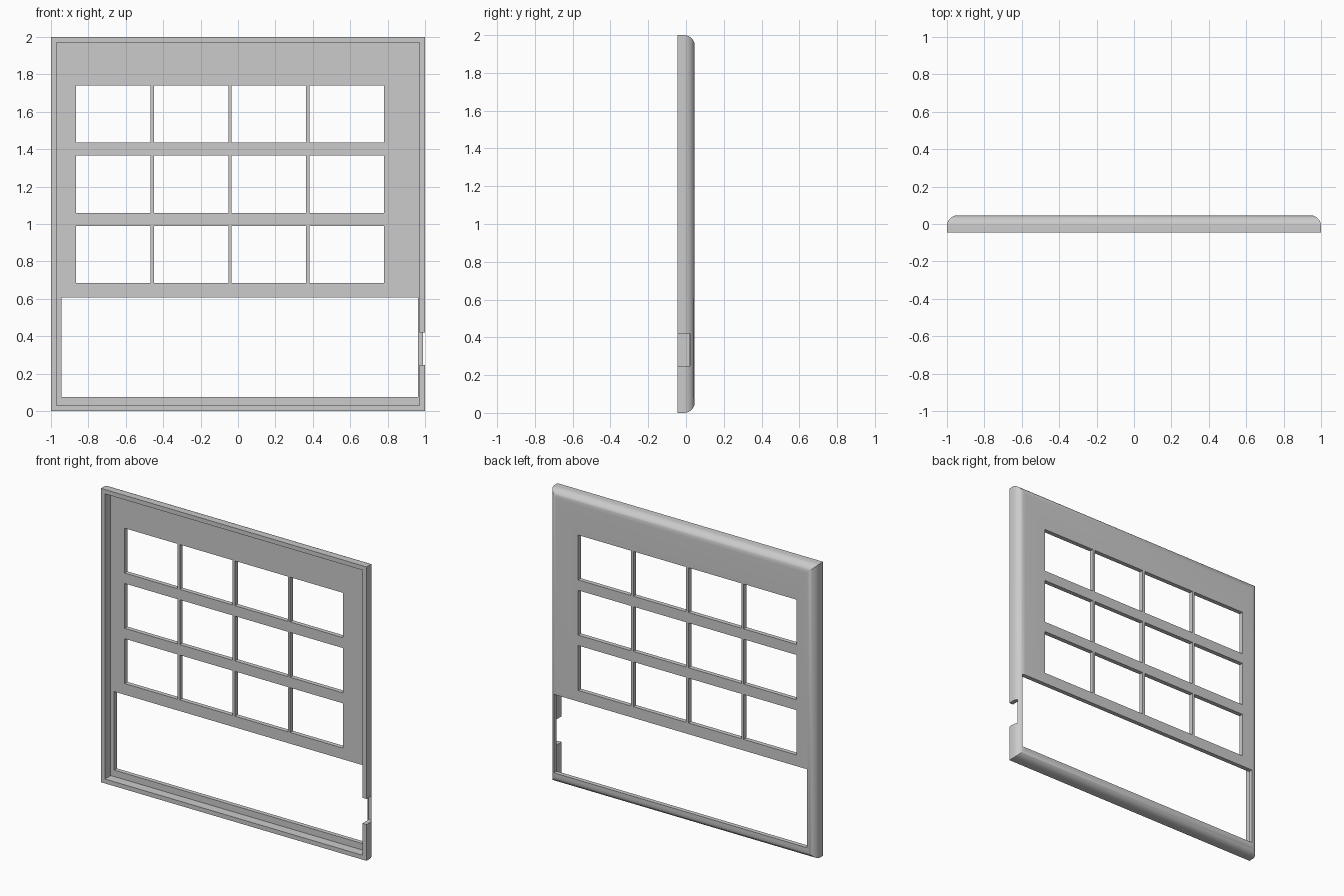
import bpy, bmesh, math
from mathutils import Matrix, Vector

default = bpy.data.objects.get("Cube")
if default:
    bpy.data.objects.remove(default, do_unlink=True)

FRONT, BACK = -0.046, 0.046
WALL = 0.03
ROUND = 0.056


def add_box(bm, x, y, z):
    size = (x[1] - x[0], y[1] - y[0], z[1] - z[0])
    mid = Vector((sum(x) / 2, sum(y) / 2, sum(z) / 2))
    bmesh.ops.create_cube(bm, size=1, matrix=Matrix.Translation(mid) @ Matrix.Diagonal((*size, 1)))


def make_object(name, bm):
    mesh = bpy.data.meshes.new(name)
    bm.to_mesh(mesh)
    bm.free()
    obj = bpy.data.objects.new(name, mesh)
    bpy.context.collection.objects.link(obj)
    return obj


def cut(target, name, boxes):
    bm = bmesh.new()
    for box in boxes:
        add_box(bm, *box)
    cutter = make_object(name, bm)
    cutter.hide_render = True
    mod = target.modifiers.new(name, 'BOOLEAN')
    mod.operation = 'DIFFERENCE'
    mod.solver = 'EXACT'
    mod.object = cutter
    bpy.context.view_layer.objects.active = target
    bpy.ops.object.modifier_apply(modifier=name)
    bpy.data.objects.remove(cutter, do_unlink=True)


# Slab with rounded rear edges
bm = bmesh.new()
add_box(bm, (-1, 1), (FRONT, BACK), (0, 2))
rear = [e for e in bm.edges if all(v.co.y > 0 for v in e.verts)]
bmesh.ops.bevel(bm, geom=rear, offset=ROUND, segments=12, profile=0.5, affect='EDGES')
panel = make_object("window_panel", bm)

# Hollow the front into a shallow tray
cut(panel, "tray_cutter", [((-1 + WALL, 1 - WALL), (-1, BACK - WALL), (WALL, 2 - WALL))])

# Grid of panes, large lower opening and notch in the side wall
through = (-0.5, 0.5)
holes = []
for col in range(4):
    x = -0.865 + col * 0.4155
    for row in range(3):
        z = 0.684 + row * 0.376
        holes.append(((x, x + 0.398), through, (z, z + 0.305)))
holes.append(((-0.944, 0.963), through, (0.074, 0.608)))
cut(panel, "opening_cutter", holes)
cut(panel, "notch_cutter", [((0.968, 1.2), (-0.5, 0.022), (0.247, 0.421))])

# Plain grey finish
grey = bpy.data.materials.new("light_grey")
grey.use_nodes = True
colour = (0.6, 0.6, 0.6, 1)
grey.diffuse_color = colour
grey.node_tree.nodes["Principled BSDF"].inputs["Base Color"].default_value = colour
panel.data.materials.clear()
panel.data.materials.append(grey)

bpy.ops.object.select_all(action='DESELECT')
panel.select_set(True)
bpy.context.view_layer.objects.active = panel
bpy.ops.object.shade_smooth_by_angle(angle=math.radians(30))
